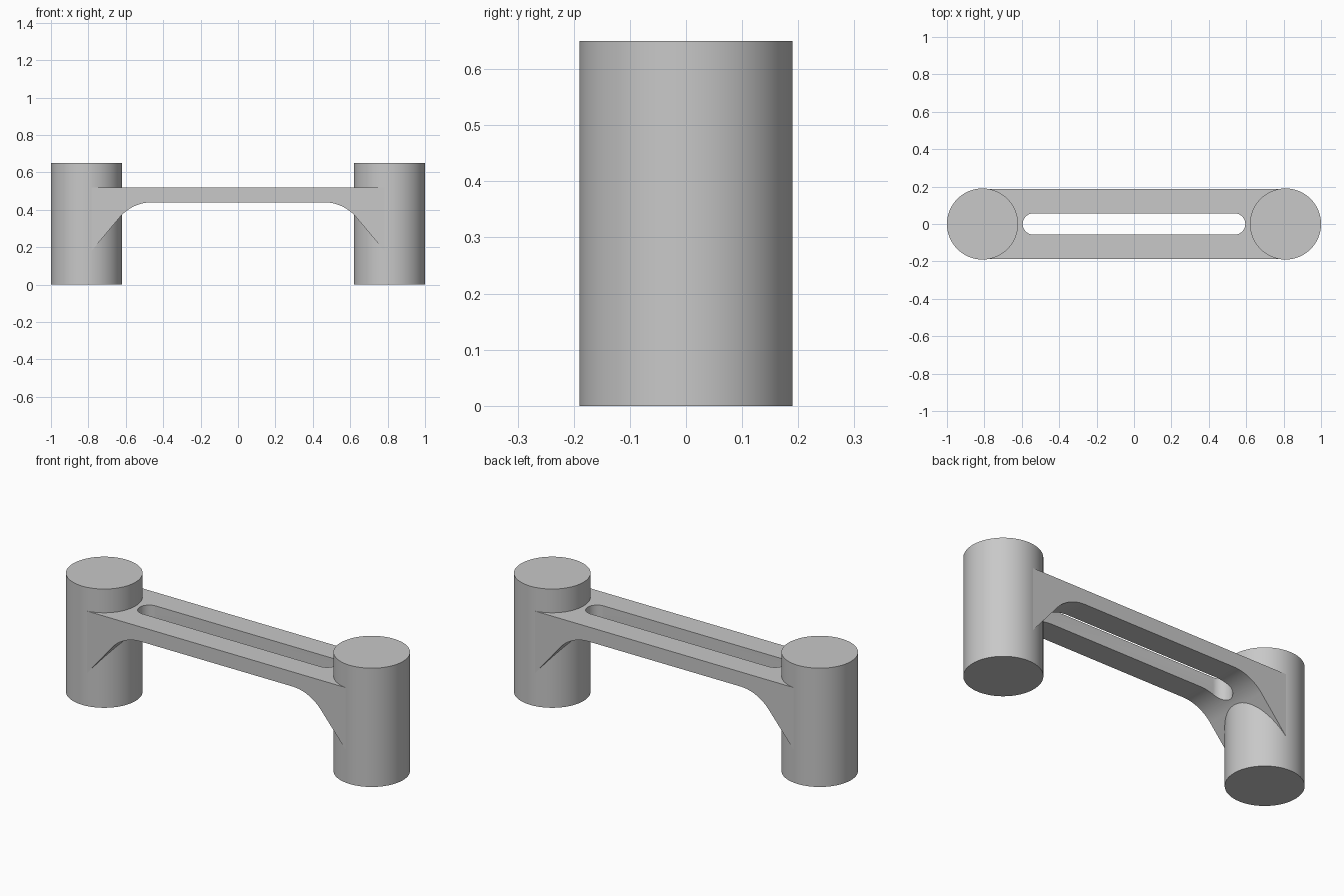
import bpy
import bmesh
from math import cos, sin, tan, pi, radians

if "Cube" in bpy.data.objects:
    bpy.data.objects.remove(bpy.data.objects["Cube"], do_unlink=True)

GREY = (0.58, 0.58, 0.58, 1)
grey = bpy.data.materials.new("light grey")
grey.use_nodes = True
grey.diffuse_color = GREY
grey.node_tree.nodes["Principled BSDF"].inputs["Base Color"].default_value = GREY

RADIUS, HEIGHT = 0.19, 0.65
POST_X = 1 - RADIUS


def smooth(obj):
    bpy.ops.object.select_all(action="DESELECT")
    obj.select_set(True)
    bpy.context.view_layer.objects.active = obj
    bpy.ops.object.shade_smooth_by_angle(angle=radians(30))


def prism(name, outline, direction):
    """Extrude a closed outline along a vector."""
    bm = bmesh.new()
    face = bm.faces.new([bm.verts.new(p) for p in outline])
    result = bmesh.ops.extrude_face_region(bm, geom=[face])
    verts = [v for v in result["geom"] if isinstance(v, bmesh.types.BMVert)]
    bmesh.ops.translate(bm, verts=verts, vec=direction)
    bmesh.ops.recalc_face_normals(bm, faces=bm.faces)
    mesh = bpy.data.meshes.new(name)
    bm.to_mesh(mesh)
    bm.free()
    mesh.materials.append(grey)
    obj = bpy.data.objects.new(name, mesh)
    bpy.context.collection.objects.link(obj)
    return obj


# Posts
for name, x in (("left_post", POST_X), ("right_post", -POST_X)):
    bpy.ops.mesh.primitive_cylinder_add(vertices=96, radius=RADIUS, depth=HEIGHT,
                                        location=(x, 0, HEIGHT / 2))
    post = bpy.context.object
    post.name = name
    post.data.materials.append(grey)
    smooth(post)

# Bridge profile: flat top, arched underside running into sloping gussets
TOP, UNDER, HALF_WIDTH = 0.52, 0.44, 0.188
SLOPE, BEND_X, BEND_R = radians(50), 0.46, 0.225
bend = [(BEND_X + BEND_R * sin(a), UNDER - BEND_R * (1 - cos(a)))
        for a in (SLOPE * i / 16 for i in range(17))]
end_x, end_z = bend[-1]
half = [(POST_X, TOP), (POST_X, end_z - (POST_X - end_x) * tan(SLOPE))] + bend[::-1]
profile = half + [(-x, z) for x, z in reversed(half)]
bridge = prism("bridge", [(x, -HALF_WIDTH, z) for x, z in profile],
               (0, 2 * HALF_WIDTH, 0))

# Rounded slot cut through the bridge
SLOT_R, SLOT_X = 0.057, 0.538
slot = []
for side in (1, -1):
    for i in range(25):
        a = -pi / 2 + pi * i / 24
        slot.append((side * (SLOT_X + SLOT_R * cos(a)), side * SLOT_R * sin(a), 0))
cutter = prism("slot_cutter", slot, (0, 0, 1))
cutter.hide_render = True

cut = bridge.modifiers.new("slot", "BOOLEAN")
cut.operation = "DIFFERENCE"
cut.solver = "EXACT"
cut.object = cutter
bpy.context.view_layer.objects.active = bridge
bpy.ops.object.modifier_apply(modifier=cut.name)
bpy.data.objects.remove(cutter, do_unlink=True)
smooth(bridge)
